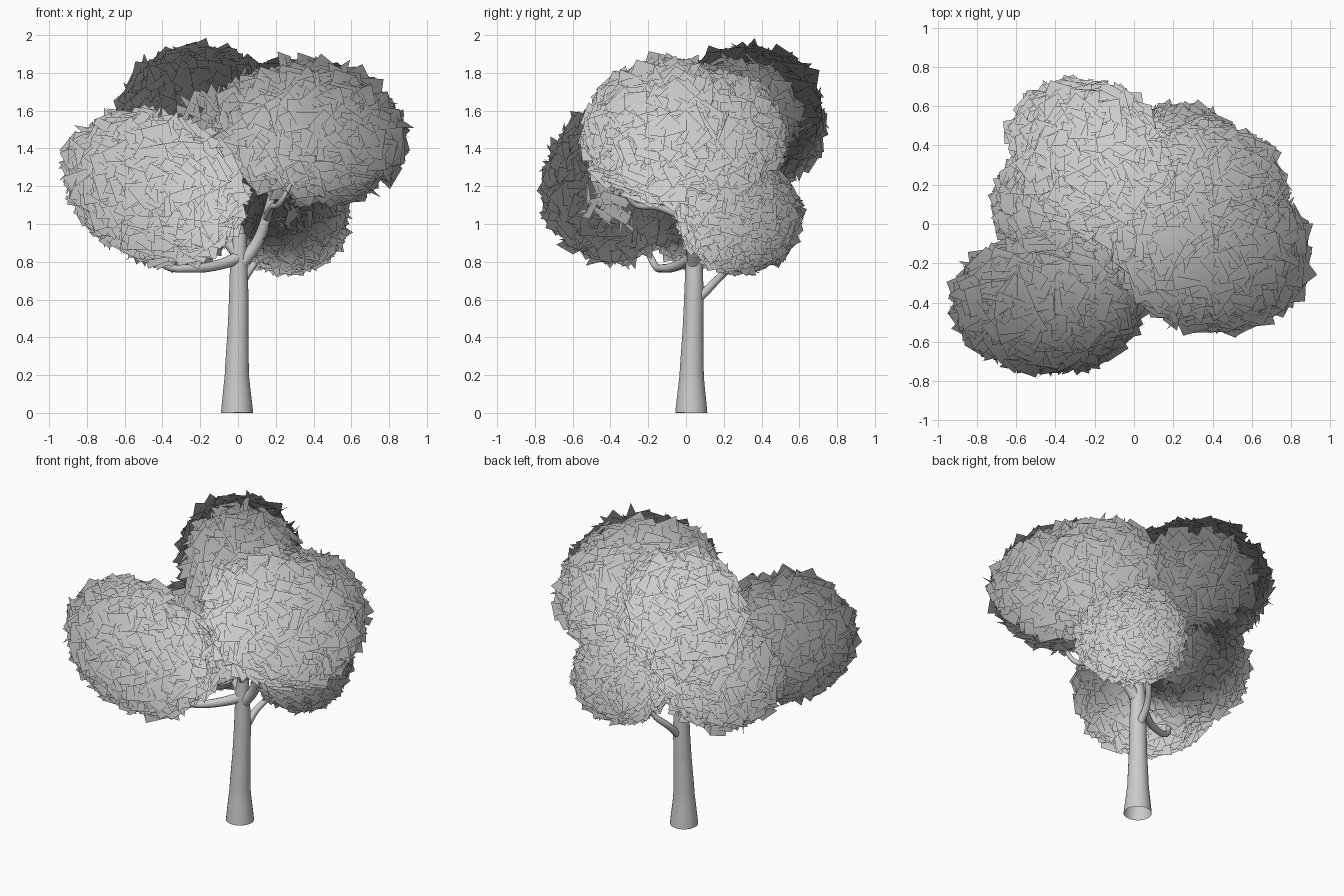
import bpy, bmesh, math, random
from mathutils import Vector, Euler

if "Cube" in bpy.data.objects:
    bpy.data.objects.remove(bpy.data.objects["Cube"])

random.seed(4)


def limb(name, points, sides=4, caps=True):
    """Tapered round tube through (x, y, z, radius) points."""
    cu = bpy.data.curves.new(name, 'CURVE')
    cu.dimensions = '3D'
    cu.bevel_depth = 1.0
    cu.bevel_resolution = sides
    cu.resolution_u = 6
    cu.use_fill_caps = caps
    sp = cu.splines.new('BEZIER')
    sp.bezier_points.add(len(points) - 1)
    for bp, (x, y, z, r) in zip(sp.bezier_points, points):
        bp.co = (x, y, z)
        bp.radius = r
        bp.handle_left_type = bp.handle_right_type = 'AUTO'
    ob = bpy.data.objects.new(name, cu)
    bpy.context.collection.objects.link(ob)
    bpy.ops.object.select_all(action='DESELECT')
    ob.select_set(True)
    bpy.context.view_layer.objects.active = ob
    bpy.ops.object.convert(target='MESH')
    bpy.ops.object.shade_smooth_by_angle(angle=math.radians(50))


def crown_normal(p):
    """Soft shading direction: away from the middle of the crown."""
    return Vector((p.x, p.y + 0.03, 0.75 * (p.z - 0.7))).normalized()


def foliage(name, centre, radii, tilt, leaf, count):
    """Shell of loosely turned square leaf cards around an ellipsoid."""
    bm = bmesh.new()
    rot = Euler([math.radians(a) for a in tilt]).to_matrix()
    rad = Vector(radii)
    for i in range(count):
        # even spread of directions over the sphere
        z = 1 - 2 * (i + 0.5) / count
        a = i * 2.399963
        s = math.sqrt(1 - z * z)
        d = Vector((s * math.cos(a), s * math.sin(a), z))
        p = Vector((d.x * rad.x, d.y * rad.y, d.z * rad.z))
        p = Vector(centre) + rot @ (p * random.uniform(0.92, 1.01))
        out = rot @ Vector((d.x / rad.x, d.y / rad.y, d.z / rad.z)).normalized()
        n = (out + Vector([random.gauss(0, 0.45) for _ in range(3)])).normalized()
        if n.dot(crown_normal(p)) < 0:
            n.negate()
        u = n.orthogonal().normalized()
        v = n.cross(u)
        t = random.uniform(0, math.tau)
        h = leaf * random.uniform(0.85, 1.15) / math.sqrt(2)
        bm.faces.new([bm.verts.new(p + (u * math.cos(t + k * math.pi / 2)
                                        + v * math.sin(t + k * math.pi / 2)) * h)
                      for k in range(4)]).smooth = True
    me = bpy.data.meshes.new(name)
    bm.to_mesh(me)
    bm.free()
    me.normals_split_custom_set_from_vertices([crown_normal(w.co) for w in me.vertices])
    bpy.context.collection.objects.link(bpy.data.objects.new(name, me))


# Trunk with flared base
limb("trunk", [(-.005, .028, 0, .086), (-.006, .03, .2, .065), (0, .037, .45, .055),
               (.004, .042, .65, .051), (.004, .042, .82, .045), (.01, .04, .95, .035)], 8, False)

# Branches reaching into each leaf cluster
limb("branch_front_left", [(0, .03, .82, .034), (-.1, -.03, .785, .028), (-.25, -.12, .765, .022),
                           (-.40, -.17, .79, .018), (-.47, -.25, 1.0, .013)])
limb("branch_left", [(0, .04, .84, .034), (-.1, .06, .95, .025), (-.3, .08, 1.05, .014)])
limb("branch_right", [(.01, .04, .78, .036), (.1, .03, .9, .032), (.15, 0, 1.03, .027),
                      (.2, -.03, 1.2, .02), (.35, -.08, 1.4, .012)])
limb("branch_right_fork", [(.15, 0, 1.03, .022), (.18, -.15, 1.09, .018),
                           (.22, -.28, 1.11, .015), (.3, -.33, 1.25, .011)])
limb("branch_low_back", [(.01, .07, .61, .025), (.025, .15, .69, .021),
                         (.08, .23, .78, .018), (.22, .28, 1.0, .012)])
limb("branch_top", [(.01, .04, .9, .036), (-.02, .1, 1.1, .028),
                    (-.1, .2, 1.35, .019), (-.2, .3, 1.6, .01)])

# Leaf clusters
clusters = [
    ("leaves_front_left", (-.44, -.40, 1.20), (.465, .325, .355), (0, 24, 0), .135, 800),
    ("leaves_right", (.38, -.10, 1.49), (.50, .41, .345), (0, 9, -20), .135, 900),
    ("leaves_back_right", (.39, .14, 1.46), (.36, .35, .32), (0, 12, 0), .12, 750),
    ("leaves_top_back", (-.21, .33, 1.56), (.42, .34, .35), (0, -4, -40), .14, 750),
    ("leaves_left", (-.33, .10, 1.12), (.36, .34, .31), (0, 0, 0), .12, 700),
    ("leaves_low_back", (.26, .285, 1.04), (.325, .295, .285), (0, 0, -45), .08, 1300),
]
for c in clusters:
    foliage(*c)
